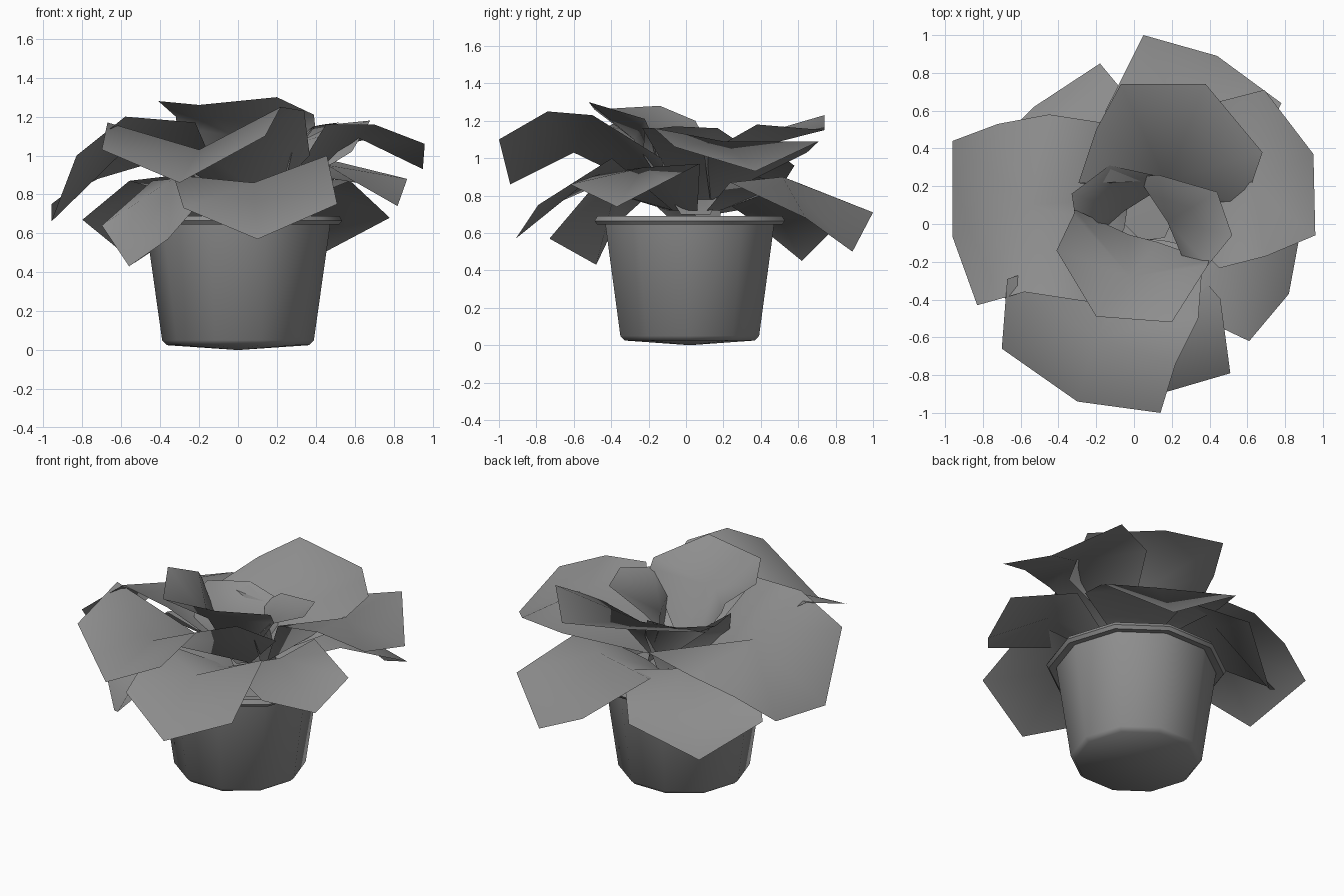
import bpy, bmesh, math
from mathutils import Vector

if "Cube" in bpy.data.objects:
    bpy.data.objects.remove(bpy.data.objects["Cube"])

grey = bpy.data.materials.new("dark_grey")
grey.diffuse_color = (0.27, 0.27, 0.27, 1)
grey.use_nodes = True
grey.node_tree.nodes["Principled BSDF"].inputs["Base Color"].default_value = grey.diffuse_color


def finish(name, bm, angle=40):
    me = bpy.data.meshes.new(name)
    bm.to_mesh(me)
    bm.free()
    me.materials.append(grey)
    ob = bpy.data.objects.new(name, me)
    bpy.context.collection.objects.link(ob)
    bpy.ops.object.select_all(action='DESELECT')
    ob.select_set(True)
    bpy.context.view_layer.objects.active = ob
    bpy.ops.object.shade_smooth_by_angle(angle=math.radians(angle))
    return ob


def lathe(name, profile, sides=10, cy=0.02):
    """Revolve (radius, z) points about the pot axis."""
    bm = bmesh.new()
    rings = []
    for r, z in profile:
        if r == 0:
            rings.append([bm.verts.new((0, cy, z))] * sides)
        else:
            angles = [2 * math.pi * i / sides for i in range(sides)]
            rings.append([bm.verts.new((r * math.cos(a), cy + r * math.sin(a), z))
                          for a in angles])
    for a, b in zip(rings, rings[1:]):
        for i in range(sides):
            j = (i + 1) % sides
            bm.faces.new(list(dict.fromkeys((a[i], a[j], b[j], b[i]))))
    bmesh.ops.recalc_face_normals(bm, faces=bm.faces)
    return finish(name, bm, 50)


def leaf(name, outer, shoulder_z, crest, base_z=0.72, reach=0.48):
    """Bent leaf: narrow base, two shoulders, a crest, and a drooping outer edge.
    crest is a point, or a height placed between the shoulders."""
    pts = [Vector(p) for p in outer]
    mean = sum(pts, Vector()) / len(pts)
    mean.z = 0
    axis = mean.normalized()
    side = Vector((-axis.y, axis.x, 0))
    step = axis * mean.length * reach
    sh = [pts[0] - step, pts[-1] - step]
    sh[0].z, sh[1].z = shoulder_z
    if isinstance(crest, tuple):
        mid = Vector(crest)
    else:
        mid = (sh[0] + sh[1]) / 2 + step * 0.25
        mid.z = crest
    sign = 1 if (pts[0] - pts[-1]).dot(side) > 0 else -1
    base = axis * 0.12 + Vector((0.08, 0.04, base_z))
    loop = [base + side * 0.08 * sign, sh[0], *pts, sh[1], base - side * 0.08 * sign]
    bm = bmesh.new()
    vs = [bm.verts.new(p) for p in loop]
    c = bm.verts.new(mid)
    for a, b in zip(vs, vs[1:] + vs[:1]):
        bm.faces.new((a, b, c))
    bm.normal_update()
    if sum(f.normal.z * f.calc_area() for f in bm.faces) < 0:
        bmesh.ops.reverse_faces(bm, faces=bm.faces)
    finish(name, bm, 60)


# Pot with rolled rim, and the soil
lathe("pot", [(0, 0), (0.365, 0.025), (0.39, 0.05), (0.475, 0.65), (0.52, 0.645),
              (0.535, 0.665), (0.52, 0.69), (0.47, 0.69), (0.45, 0.62)])
lathe("soil", [(0.455, 0.62), (0, 0.64)])

# Lower leaves hanging over the rim
leaf("lower_front_leaf", [(-0.28, -0.76, 0.73), (0.1, -0.91, 0.57), (0.51, -0.79, 0.75)],
     (0.9, 1.0), (0.08, -0.55, 0.86))
leaf("lower_right_leaf", [(0.61, -0.62, 0.86), (0.82, -0.37, 0.74), (0.87, -0.1, 0.88)],
     (0.92, 0.97), 0.95)
leaf("lower_back_leaf", [(0.78, 0.64, 0.68), (0.44, 0.89, 0.5), (0.05, 1.0, 0.71)],
     (0.87, 0.87), 0.9)
leaf("lower_back_left_leaf", [(-0.18, 0.85, 0.68), (-0.53, 0.62, 0.45), (-0.8, 0.35, 0.67)],
     (0.86, 0.87), 0.9)
leaf("lower_front_left_leaf", [(-0.7, -0.38, 0.64), (-0.56, -0.48, 0.43), (-0.36, -0.73, 0.57)],
     (0.87, 0.87), 0.88)

# Large middle leaves
leaf("left_leaf", [(-0.45, 0.58, 0.96), (-0.72, 0.53, 0.88), (-0.96, 0.44, 0.75),
                   (-0.96, -0.07, 0.66), (-0.83, -0.43, 1.0), (-0.58, -0.36, 1.2)],
     (1.0, 1.17), (-0.56, 0.1, 1.05), 0.78)
leaf("front_leaf", [(-0.7, -0.66, 1.03), (-0.3, -0.94, 0.86), (0.14, -1.0, 1.1),
                    (0.22, -0.74, 1.25), (0.34, -0.5, 1.23)],
     (1.17, 1.0), (-0.2, -0.6, 1.03), 0.78)
leaf("right_leaf", [(0.7, -0.17, 1.16), (0.96, -0.06, 1.06), (0.95, 0.37, 0.93),
                    (0.69, 0.71, 1.09)], (1.16, 1.03), (0.62, 0.2, 1.09), 0.78, 0.3)
leaf("back_leaf", [(0.68, 0.38, 1.18), (0.38, 0.74, 1.15), (-0.07, 0.74, 1.23),
                   (-0.2, 0.5, 1.16)], (1.02, 1.07), 1.02, 0.78)

# Small raised leaves around the centre
leaf("upper_front_leaf", [(-0.32, 0.05, 1.2), (-0.41, -0.14, 1.28), (-0.2, -0.49, 1.26),
                          (0.2, -0.52, 1.3), (0.39, -0.22, 1.21)],
     (1.15, 1.15), (-0.02, -0.28, 1.1), 0.8, 0.1)
leaf("upper_right_leaf", [(0.39, -0.22, 1.15), (0.52, -0.06, 1.17), (0.44, 0.17, 1.16),
                          (0.13, 0.26, 1.1)], (1.02, 1.02), 1.0, 0.7, 0.3)
leaf("upper_left_leaf", [(0.1, 0.26, 1.06), (-0.13, 0.31, 1.09), (-0.33, 0.16, 1.1),
                         (-0.3, -0.04, 1.1)], (0.92, 0.92), 0.92, 0.66, 0.35)
